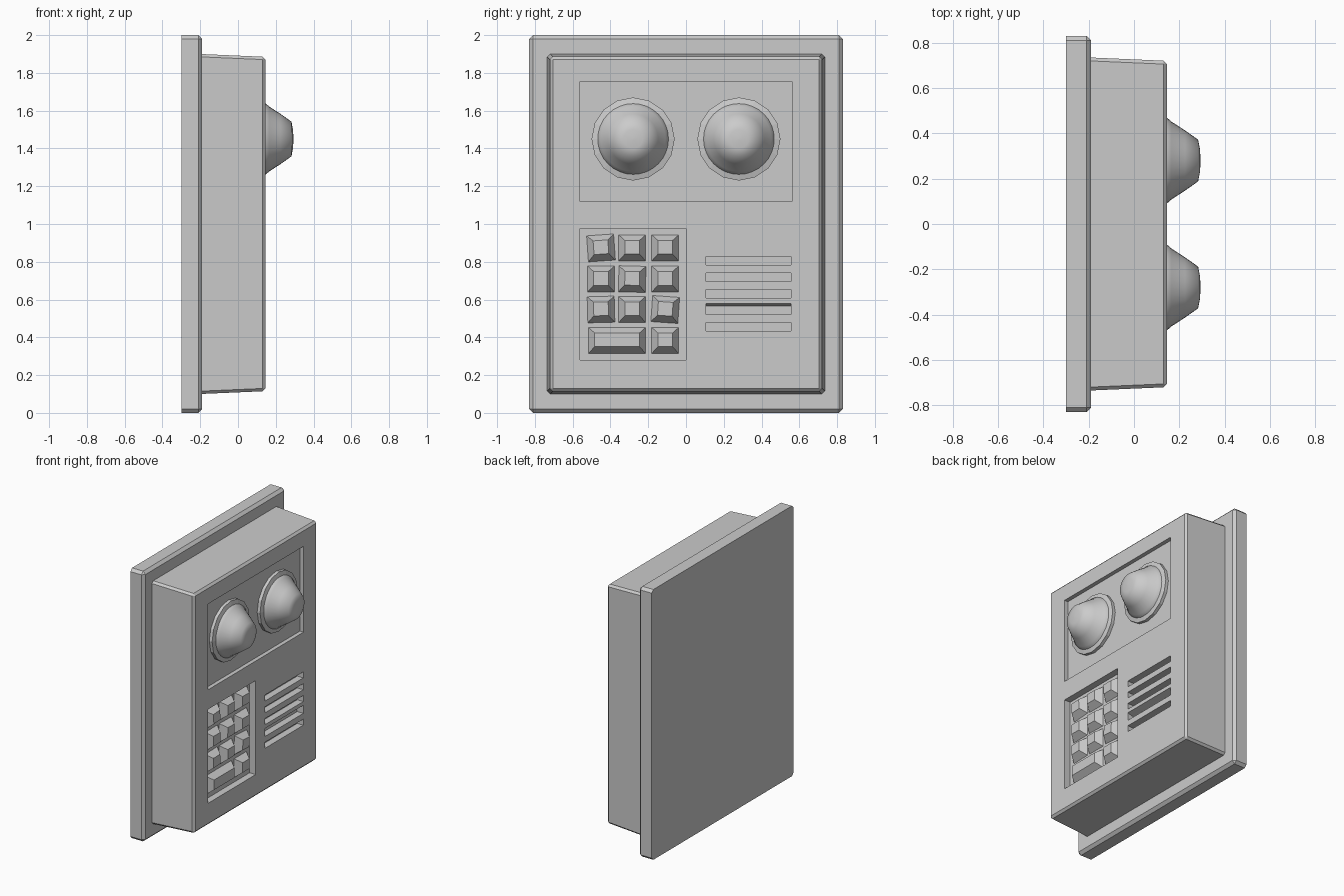
import bpy, bmesh, math
from mathutils import Matrix, Vector

if "Cube" in bpy.data.objects:
    bpy.data.objects.remove(bpy.data.objects["Cube"])

grey = bpy.data.materials.new("mid_grey")
grey.diffuse_color = (0.6, 0.6, 0.6, 1)
grey.use_nodes = True
grey.node_tree.nodes["Principled BSDF"].inputs["Base Color"].default_value = grey.diffuse_color


def finish(bm, name):
    bmesh.ops.recalc_face_normals(bm, faces=bm.faces)
    me = bpy.data.meshes.new(name)
    bm.to_mesh(me)
    bm.free()
    me.materials.append(grey)
    ob = bpy.data.objects.new(name, me)
    bpy.context.collection.objects.link(ob)
    return ob


def block(bm, x0, x1, yc, zc, w, h, inset=0.0, lift=0.0, turn=0.0):
    """Block along x whose +x end is inset on all sides and shifted up by lift."""
    rot = Matrix.Rotation(math.radians(turn), 3, 'X')
    verts = []
    for x, d, up in ((x0, 0, 0), (x1, inset, lift)):
        for sy, sz in ((-1, -1), (1, -1), (1, 1), (-1, 1)):
            p = rot @ Vector((0, sy * (w / 2 - d), sz * (h / 2 - d) + up))
            verts.append(bm.verts.new((x, yc + p.y, zc + p.z)))
    for f in ((3, 2, 1, 0), (4, 5, 6, 7), (0, 1, 5, 4), (1, 2, 6, 5), (2, 3, 7, 6), (3, 0, 4, 7)):
        bm.faces.new([verts[i] for i in f])
    return verts


def bevelled_block(name, x0, x1, w, h, inset, bevel):
    """Block centred on z = 1 with every edge chamfered except the back ones."""
    bm = bmesh.new()
    block(bm, x0, x1, 0, 1, w, h, inset)
    edges = [e for e in bm.edges if max(v.co.x for v in e.verts) > x0 + 1e-4]
    bmesh.ops.bevel(bm, geom=edges, offset=bevel, segments=1, affect='EDGES', profile=0.5)
    return finish(bm, name)


def lathe(name, profile, yc, zc, sides):
    """Revolve (x, radius) points about an axis along x."""
    bm = bmesh.new()
    rings = []
    for x, r in profile:
        rings.append([bm.verts.new((x, yc + r * math.cos(a), zc + r * math.sin(a)))
                      for a in (2 * math.pi * i / sides for i in range(sides))])
    for a, b in zip(rings, rings[1:]):
        for i in range(sides):
            j = (i + 1) % sides
            bm.faces.new((a[i], a[j], b[j], b[i]))
    bm.faces.new(rings[0])
    bm.faces.new(rings[-1])
    return finish(bm, name)


# Wall plate and tapered housing
bevelled_block("wall_plate", -0.30, -0.19, 1.66, 2.0, 0, 0.02)
body = bevelled_block("housing", -0.20, 0.145, 1.47, 1.80, 0.015, 0.015)

# Recesses cut in the housing: bell panel, keypad and speaker slots
bm = bmesh.new()
block(bm, 0.115, 0.2, 0, 1.4375, 1.12, 0.635)
block(bm, 0.095, 0.2, -0.28, 0.6275, 0.56, 0.695)
for i in range(5):
    vs = block(bm, 0.095, 0.2, 0.332, 0.805 - 0.0875 * i, 0.45, 0.045)
    if i == 3:  # this slot has a sloping upper lip
        for v in vs[6:]:
            v.co.z += 0.03
cutter = finish(bm, "recess_cutter")
cutter.hide_render = True
mod = body.modifiers.new("recesses", 'BOOLEAN')
mod.operation = 'DIFFERENCE'
mod.solver = 'EXACT'
mod.object = cutter
bpy.context.view_layer.objects.active = body
body.select_set(True)
bpy.ops.object.modifier_apply(modifier=mod.name)
bpy.data.objects.remove(cutter)

# Two bells, each a flanged ring with a rounded cone
for side, y in (("left", -0.28), ("right", 0.28)):
    lathe(side + "_bell_ring", [(0.11, 0.22), (0.138, 0.22), (0.147, 0.185)], y, 1.45, 16)
    dome = lathe(side + "_bell_dome",
                 [(0.13, 0.19), (0.148, 0.187), (0.165, 0.172), (0.225, 0.133),
                  (0.283, 0.092), (0.291, 0.05), (0.294, 0.005)], y, 1.45, 32)
    for p in dome.data.polygons:
        p.use_smooth = True

# Keypad: tapered keys, a few knocked crooked, one wide key at the bottom
columns = (-0.45, -0.285, -0.11)
rows = (0.873, 0.708, 0.547, 0.383)
crooked = {(0, 0): 4, (1, 1): -1.5, (2, 2): -4, (2, 0): 1.5}
for r, z in enumerate(rows):
    for c, y in enumerate(columns):
        if r == 3 and c == 1:
            continue
        w = 0.15
        if r == 3 and c == 0:
            y, w = -0.365, 0.31
        bm = bmesh.new()
        block(bm, 0.09, 0.143, y, z, w, 0.145, 0.036, 0.004, crooked.get((r, c), 0))
        finish(bm, f"key_{r + 1}_{c + 1}")
